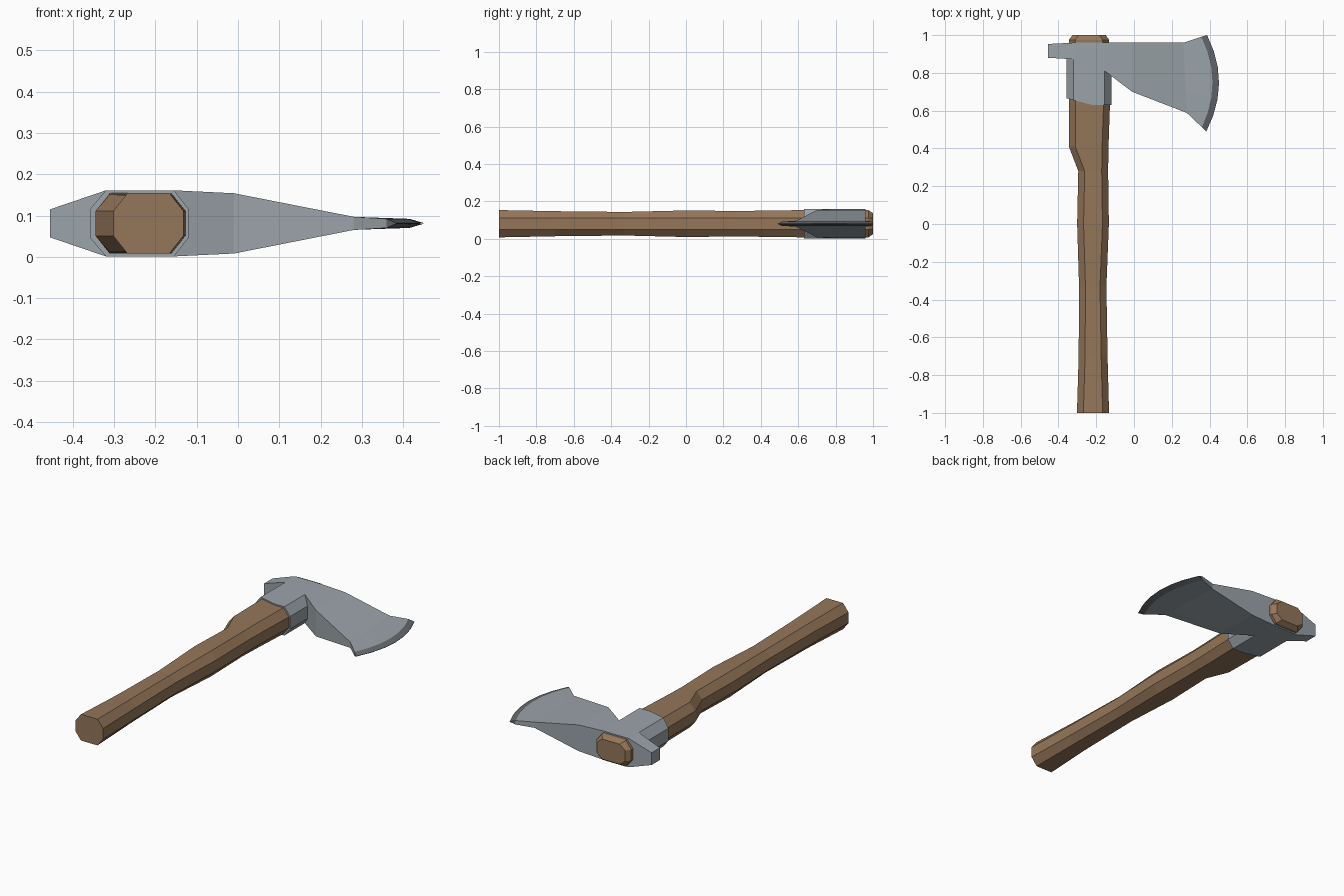
import bpy, bmesh

if "Cube" in bpy.data.objects:
    bpy.data.objects.remove(bpy.data.objects["Cube"])

ZC = 0.081  # mid-height of the whole axe


def material(name, rgb):
    m = bpy.data.materials.new(name)
    m.diffuse_color = (*rgb, 1)
    m.use_nodes = True
    m.node_tree.nodes["Principled BSDF"].inputs["Base Color"].default_value = m.diffuse_color
    return m


wood = material("wood", (0.30, 0.18, 0.10))
steel = material("steel", (0.33, 0.37, 0.40))
edge_steel = material("dark edge steel", (0.13, 0.14, 0.155))


def loft(name, rings, mats):
    """Skin closed rings of equal length and cap both ends."""
    bm = bmesh.new()
    loops = [[bm.verts.new(p) for p in ring] for ring in rings]
    n = len(loops[0])
    for a, b in zip(loops, loops[1:]):
        for i in range(n):
            j = (i + 1) % n
            bm.faces.new((a[i], a[j], b[j], b[i]))
    bm.faces.new(loops[0])
    bm.faces.new(loops[-1][::-1])
    bmesh.ops.remove_doubles(bm, verts=bm.verts, dist=1e-5)
    bmesh.ops.recalc_face_normals(bm, faces=bm.faces)
    mesh = bpy.data.meshes.new(name)
    bm.to_mesh(mesh)
    bm.free()
    for m in mats:
        mesh.materials.append(m)
    obj = bpy.data.objects.new(name, mesh)
    bpy.context.collection.objects.link(obj)
    return obj


def octagon(y, x0, x1, h, side=0.03, c=0.034):
    """Chamfered section across the handle at depth y."""
    pts = [(x0, -side), (x0 + c, -h), (x1 - c, -h), (x1, -side),
           (x1, side), (x1 - c, h), (x0 + c, h), (x0, side)]
    return [(x, y, ZC + z) for x, z in pts]


# Handle: waisted grip, step on the back and bevelled tip
loft("handle", [octagon(*s) for s in (
    (-1.00, -0.302, -0.132, 0.073),
    (-0.70, -0.293, -0.140, 0.067),
    (-0.33, -0.291, -0.146, 0.063),
    (0.00, -0.301, -0.133, 0.071),
    (0.28, -0.295, -0.137, 0.068),
    (0.41, -0.345, -0.135, 0.070),
    (0.64, -0.345, -0.127, 0.073),
    (0.975, -0.345, -0.132, 0.073),
    (1.00, -0.325, -0.150, 0.056))], [wood])


# Collar: sleeve around the handle with a slanted lower rim
def collar_ring(y_of_x):
    pts = [(-0.358, -0.035), (-0.32, -0.08), (-0.22, -0.08), (-0.155, -0.08),
           (-0.12, -0.035)]
    pts += [(x, -z) for x, z in reversed(pts)]
    return [(x, y_of_x(x), ZC + z) for x, z in pts]


loft("collar", [collar_ring(lambda x: 0.63 + max(0, -0.22 - x) * 0.26),
                collar_ring(lambda x: 0.96 if x > -0.34 else 0.957)], [steel])


# Head: poll, cheeks and flared blade, lofted from poll to cutting edge
ROWS = 7


def straight(lo, hi, h):
    """Row of (x, y, half thickness) from the lower to the upper corner."""
    ts = [i / (ROWS - 1) for i in range(ROWS)]
    return [(lo[0] + (hi[0] - lo[0]) * t, lo[1] + (hi[1] - lo[1]) * t, h) for t in ts]


def bowed(lo, hi, bulge, h):
    return [(x + bulge * (1 - (2 * i / (ROWS - 1) - 1) ** 2), y, h)
            for i, (x, y, h) in enumerate(straight(lo, hi, h))]


stations = [
    straight((-0.455, 0.88), (-0.455, 0.953), 0.034),
    straight((-0.32, 0.872), (-0.32, 0.96), 0.08),
    straight((-0.155, 0.81), (-0.155, 0.96), 0.08),
    straight((-0.01, 0.70), (-0.01, 0.96), 0.073),
    straight((0.28, 0.588), (0.262, 0.96), 0.016),
    bowed((0.36, 0.512), (0.357, 0.991), 0.057, 0.011),
    bowed((0.383, 0.49), (0.387, 1.0), 0.065, 0.0008),
]
head = loft("axe_head", [
    [(x, y, ZC + h) for x, y, h in row] + [(x, y, ZC - h) for x, y, h in reversed(row)]
    for row in stations], [steel, edge_steel])

# Ground bevel: faces reaching past the inner bevel curve
for f in head.data.polygons:
    xs = [head.data.vertices[i] for i in f.vertices]
    if sum(abs(v.co.z - ZC) < 0.002 for v in xs) >= 2:
        f.material_index = 1
